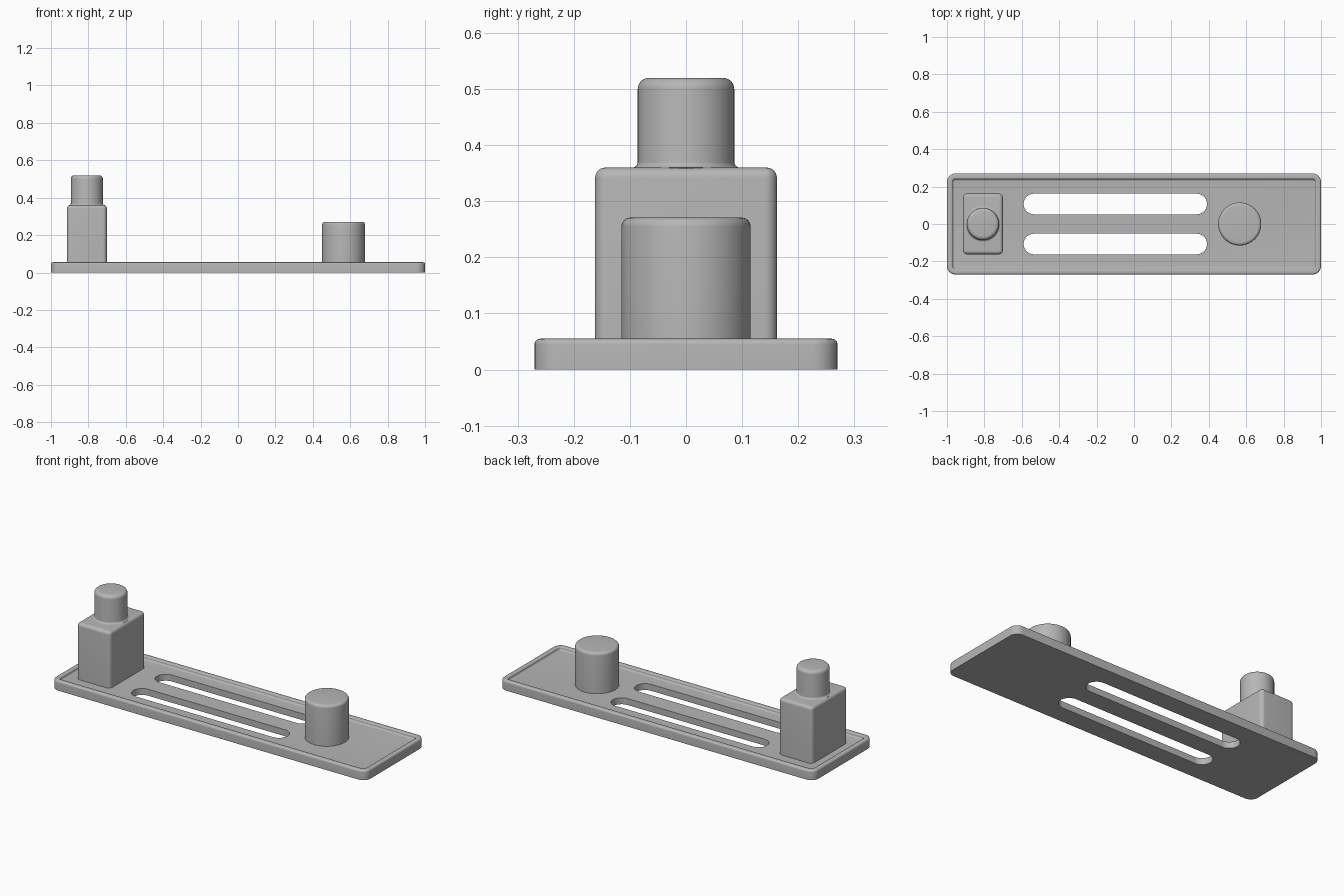
import bpy, bmesh, math

if "Cube" in bpy.data.objects:
    bpy.data.objects.remove(bpy.data.objects["Cube"])

grey = bpy.data.materials.new("light grey plastic")
grey.use_nodes = True
colour = (0.47, 0.47, 0.47, 1)
grey.diffuse_color = colour
grey.node_tree.nodes["Principled BSDF"].inputs["Base Color"].default_value = colour


def arc(inset, z, r, start, end, steps=6):
    """Profile points (inset, height) along an arc centred at inset, z."""
    angles = [math.radians(start + (end - start) * i / steps) for i in range(steps + 1)]
    return [(inset + r * math.cos(a), z + r * math.sin(a)) for a in angles]


def outline(hx, hy, r, steps):
    """Rounded rectangle; a full radius gives a circle or a slot."""
    points = []
    for q, (sx, sy) in enumerate([(1, 1), (-1, 1), (-1, -1), (1, -1)]):
        for i in range(steps + 1):
            a = math.pi / 2 * (q + i / steps)
            points.append((sx * (hx - r) + r * math.cos(a), sy * (hy - r) + r * math.sin(a)))
    return points


def stack(name, centre, hx, hy, r, profile, steps=8):
    """Skin a rounded outline along a profile of inset and height."""
    bm = bmesh.new()
    rings = []
    for inset, z in profile:
        loop = outline(hx - inset, hy - inset, max(r - inset, 0.006), steps)
        rings.append([bm.verts.new((x, y, z)) for x, y in loop])
    count = len(rings[0])
    for low, high in zip(rings, rings[1:]):
        for i in range(count):
            j = (i + 1) % count
            bm.faces.new((low[i], low[j], high[j], high[i]))
    bm.faces.new(rings[0][::-1])
    bm.faces.new(rings[-1])
    bmesh.ops.remove_doubles(bm, verts=bm.verts, dist=0.00001)
    bmesh.ops.recalc_face_normals(bm, faces=bm.faces)
    mesh = bpy.data.meshes.new(name)
    bm.to_mesh(mesh)
    bm.free()
    mesh.materials.append(grey)
    ob = bpy.data.objects.new(name, mesh)
    ob.location = (*centre, 0)
    bpy.context.collection.objects.link(ob)
    return ob


def smooth(ob):
    bpy.ops.object.select_all(action="DESELECT")
    ob.select_set(True)
    bpy.context.view_layer.objects.active = ob
    bpy.ops.object.shade_smooth_by_angle(angle=math.radians(35))


FLOOR, RIM = 0.037, 0.055

# Base plate: outer wall, rounded rim, shallow tray floor
plate = stack("base_plate", (0, 0), 1, 0.27, 0.045,
              [(0, 0)] + arc(0.01, RIM - 0.01, 0.01, 180, 90)
              + arc(0.023, RIM - 0.007, 0.007, 90, 0)
              + arc(0.04, FLOOR + 0.01, 0.01, 180, 270))

# Two long slots cut through the plate
for side, y in (("front", -0.107), ("back", 0.107)):
    cutter = stack(side + "_slot_cutter", (-0.1, y), 0.49, 0.055, 0.055,
                   [(0, -0.1), (0, 0.2)], 12)
    cutter.hide_render = True
    cutter.hide_set(True)
    cut = plate.modifiers.new(side + "_slot", "BOOLEAN")
    cut.object = cutter
    cut.operation = "DIFFERENCE"
    cut.solver = "EXACT"
smooth(plate)

# Tall rounded block
block = stack("tall_block", (-0.808, 0), 0.107, 0.162, 0.022,
              [(0, FLOOR - 0.01)] + arc(0.018, 0.342, 0.018, 180, 90))
smooth(block)

# Round peg on the block, with a flared foot
peg = stack("block_peg", (-0.808, 0), 0.086, 0.086, 0.086,
            [(-0.01, 0.35)] + arc(-0.01, 0.37, 0.01, -90, 0)
            + arc(0.02, 0.5, 0.02, 180, 90), 16)
smooth(peg)

# Wide round post
post = stack("round_post", (0.565, 0), 0.115, 0.115, 0.115,
             [(0, FLOOR - 0.01)] + arc(0.016, 0.255, 0.016, 180, 90), 16)
smooth(post)
